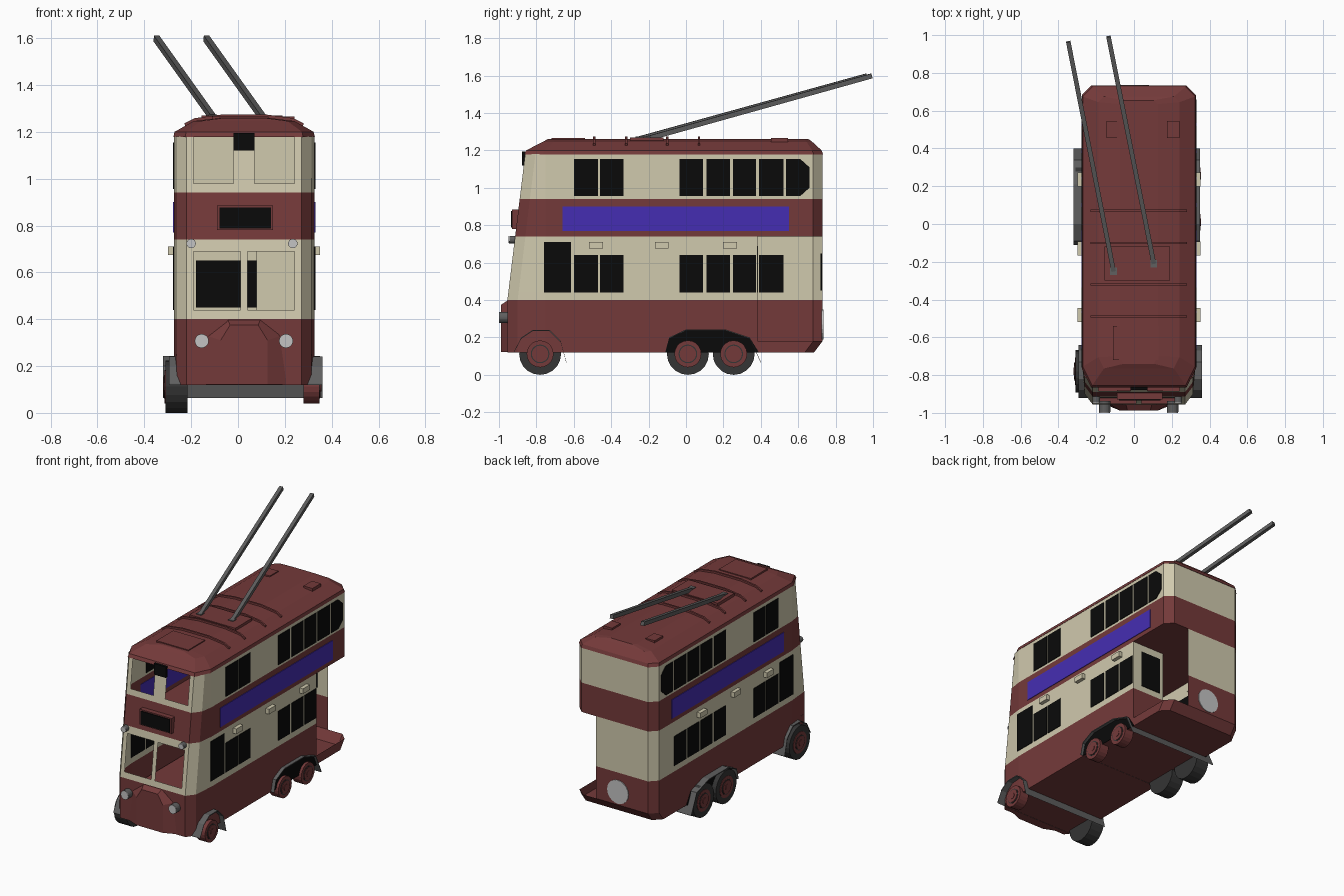
import bpy, bmesh
from mathutils import Vector, Matrix

if "Cube" in bpy.data.objects:
    bpy.data.objects.remove(bpy.data.objects["Cube"])

CX = 0.026  # centre line of the body


def material(name, rgb):
    m = bpy.data.materials.new(name)
    m.diffuse_color = (*rgb, 1)
    m.use_nodes = True
    m.node_tree.nodes["Principled BSDF"].inputs["Base Color"].default_value = m.diffuse_color
    return m


RED = material("dark red", (0.175, 0.042, 0.042))
CREAM = material("cream", (0.63, 0.585, 0.42))
BLACK = material("black", (0.003, 0.003, 0.003))
BLUE = material("blue", (0.06, 0.027, 0.45))
GREY = material("metal grey", (0.115, 0.115, 0.115))
TYRE = material("tyre", (0.035, 0.035, 0.035))
LAMP = material("lamp glass", (0.55, 0.55, 0.55))


def finish(bm, name, *mats):
    me = bpy.data.meshes.new(name)
    bm.to_mesh(me)
    bm.free()
    for m in mats:
        me.materials.append(m)
    ob = bpy.data.objects.new(name, me)
    bpy.context.collection.objects.link(ob)
    return ob


def prism(name, pts, axis, a, b, mat):
    """Extrude a 2D outline along an axis from a to b."""
    put = {"x": lambda p, t: (t, p[0], p[1]),
           "y": lambda p, t: (p[0], t, p[1]),
           "z": lambda p, t: (p[0], p[1], t)}[axis]
    bm = bmesh.new()
    lo = [bm.verts.new(put(p, a)) for p in pts]
    hi = [bm.verts.new(put(p, b)) for p in pts]
    n = len(pts)
    bm.faces.new(lo)
    bm.faces.new(hi)
    for i in range(n):
        bm.faces.new((lo[i], lo[(i + 1) % n], hi[(i + 1) % n], hi[i]))
    bmesh.ops.recalc_face_normals(bm, faces=bm.faces)
    return finish(bm, name, mat)


def box(name, x0, x1, y0, y1, z0, z1, mat):
    return prism(name, [(x0, y0), (x1, y0), (x1, y1), (x0, y1)], "z", z0, z1, mat)


def disc(name, r, axis, a, b, u, v, mat, seg=20):
    """Cylinder along x or y between a and b."""
    bm = bmesh.new()
    turn = Matrix.Rotation(1.5707963, 4, "Y" if axis == "x" else "X")
    mid = (a + b) / 2
    loc = (mid, u, v) if axis == "x" else (u, mid, v)
    bmesh.ops.create_cone(bm, cap_ends=True, segments=seg, radius1=r, radius2=r,
                          depth=abs(b - a), matrix=Matrix.Translation(loc) @ turn)
    ob = finish(bm, name, mat)
    return ob


def front_y(z):
    return -0.955 if z <= 0.4 else -0.955 + 0.095 * (z - 0.4) / 0.78


# body shell: stacked plan outlines, with openings left out
def plan(z):
    f, r = front_y(z), (0.685 if z < 0.15 else 0.73)
    pts = [(x, f) for x in (-.245, -.215, -.045, -.015, .015, .045, .215, .245)]
    pts += [(.287, f + .055), (.30, -.75), (.30, .38), (.30, r - .05), (.25, r), (.14, r),
            (-.25, r), (-.30, r - .05), (-.30, .38), (-.30, -.75), (-.287, f + .055)]
    return [Vector((x + CX, y, z)) for x, y in pts]


def is_open(c):
    x = c.x - CX
    if c.y < -0.84 and abs(x) < .215:
        return (.44 < c.z < .69 and abs(x) > .015) or (.98 < c.z and abs(x) > .045)
    return .18 < c.z < .74 and c.y > .38 and x > .14


bm = bmesh.new()
rings = [[bm.verts.new(p) for p in plan(z)]
         for z in (.12, .18, .40, .44, .69, .74, .94, .98, 1.18)]
n = len(rings[0])
for lo, hi in zip(rings, rings[1:]):
    for i in range(n):
        q = (lo[i], lo[(i + 1) % n], hi[(i + 1) % n], hi[i])
        c = sum((v.co for v in q), Vector()) / 4
        if not is_open(c):
            f = bm.faces.new(q)
            f.material_index = 0 if c.z < .4 or .74 < c.z < .94 else 1
bm.faces.new(rings[0][::-1])   # underside
bm.faces.new(rings[5])         # upper deck
finish(bm, "body", RED, CREAM)

# roof
bm = bmesh.new()
rings = []
for z, w, f, r, c in ((1.178, .302, -.865, .733, .05), (1.20, .297, -.855, .725, .05),
                      (1.246, .215, -.765, .675, .03), (1.26, .10, -.74, .655, .02)):
    half = [(w - c, f), (w, f + 2 * c), (w, r - c), (w - c, r)]
    pts = half + [(-x, y) for x, y in half[::-1]]
    rings.append([bm.verts.new((x + CX, y, z)) for x, y in pts])
for lo, hi in zip(rings, rings[1:]):
    for i in range(8):
        bm.faces.new((lo[i], lo[(i + 1) % 8], hi[(i + 1) % 8], hi[i]))
bm.faces.new(rings[-1])
bm.faces.new(rings[0][::-1])
finish(bm, "roof", RED)

# roof ribs, hatches and vents
rib = [(.25, 1.222), (.255, 1.236), (.212, 1.258), (.10, 1.273)]
rib += [(-x, z) for x, z in rib[::-1]]
for y in (-.49, -.32, -.10, .07):
    prism("roof_rib", [(x + CX, z) for x, z in rib], "y", y - .006, y + .006, RED)
box("front_hatch", -.11, .13, -.72, -.54, 1.24, 1.266, RED)
box("middle_hatch", -.155, .19, -.30, -.12, 1.24, 1.27, RED)
for x in (-.145, .175):
    box("roof_vent", x, x + .067, .455, .545, 1.235, 1.266, RED)

# interior floor and platform bulkhead
box("saloon_floor", -.265, .315, -.88, .38, .245, .25, RED)
box("bulkhead_lower", .08, .324, .372, .382, .122, .40, RED)
box("bulkhead_upper", .08, .324, .372, .382, .40, .74, CREAM)
box("bulkhead_window", .11, .26, .382, .386, .44, .69, BLACK)
box("rear_inner_window", -.18, .09, .72, .727, .45, .65, BLACK)

# side windows, advert panels, indicators and wheel wells
well = [(-.11, .12), (-.09, .20), (0, .242), (.21, .242), (.34, .20), (.39, .12)]
for s in (-1, 1):
    a, b = CX + s * .297, CX + s * .304

    def pane(name, y0, y1, z0, z1, mat):
        prism(name, [(y0, z0), (y1, z0), (y1, z1), (y0, z1)], "x", a, b, mat)

    pairs = [(-.60, -.47), (-.46, -.335)]
    rear = [(-.035, .09), (.11, .235), (.25, .375)]
    for y0, y1 in pairs + rear + [(.39, .52)]:
        pane("upper_window", y0, y1, .955, 1.155, BLACK)
    prism("upper_rear_window", [(.535, .955), (.61, .955), (.66, 1.0), (.66, 1.11),
                                (.61, 1.155), (.535, 1.155)], "x", a, b, BLACK)
    for y0, y1 in pairs + rear + ([(.39, .52)] if s < 0 else []):
        pane("lower_window", y0, y1, .44, .64, BLACK)
    pane("cab_side_window", -.76, -.615, .44, .71, BLACK)
    pane("advert_panel", -.66, .55, .77, .90, BLUE)
    prism("rear_wheel_well", well, "x", a, b, BLACK)
    for y in (-.482, -.13, .235):
        prism("side_indicator", [(y - .037, .675), (y + .037, .675), (y + .037, .71),
                                 (y - .037, .71)], "x", a, CX + s * .325, CREAM)

# wheel arches: thin strips running across the full width
def arch(name, line, x0, x1):
    inner = [(y, z - .006) for y, z in line[::-1]]
    bm = bmesh.new()
    outline = line + inner
    lo = [bm.verts.new((x0, *p)) for p in outline]
    hi = [bm.verts.new((x1, *p)) for p in outline]
    m, k = len(outline), len(line)
    for i in range(m):
        bm.faces.new((lo[i], lo[(i + 1) % m], hi[(i + 1) % m], hi[i]))
    for row in (lo, hi):
        for i in range(k - 1):
            bm.faces.new((row[i], row[i + 1], row[m - 2 - i], row[m - 1 - i]))
    bmesh.ops.recalc_face_normals(bm, faces=bm.faces)
    finish(bm, name, GREY)


arch("front_arch", [(-.92, .125), (-.88, .20), (-.82, .24), (-.73, .24), (-.67, .18),
                    (-.64, .07)], -.295, .36)
arch("rear_arch", [(-.11, .125), (-.09, .20), (0, .243), (.21, .243), (.34, .20),
                   (.40, .07)], -.32, .35)

# wheels: tyres on the left, exposed hubs on both sides
for y in (-.78, .01, .255):
    disc("tyre", .112, "x", -.31, -.215, y, .112, TYRE)
    for s, x in ((-1, -.305), (1, .34)):
        disc("hub", .072, "x", x - s * .06, x + s * .008, y, .112, RED)
        disc("hub_groove", .05, "x", x, x + s * .010, y, .112, TYRE)
        disc("hub_ring", .044, "x", x, x + s * .013, y, .112, RED)
        disc("hub_cap", .02, "x", x, x + s * .016, y, .112, RED)

# bulging front panel
bm = bmesh.new()
back = [bm.verts.new((CX + x, -.95, z)) for x, z in
        ((-.19, .122), (.19, .122), (.16, .33), (.07, .40), (-.07, .40), (-.16, .33))]
front = [bm.verts.new((CX + x, -.988, z)) for x, z in
         ((-.10, .122), (.10, .122), (.10, .31), (.06, .375), (-.06, .375), (-.10, .31))]
bm.faces.new(front)
for i in range(6):
    bm.faces.new((back[i], back[(i + 1) % 6], front[(i + 1) % 6], front[i]))
bmesh.ops.recalc_face_normals(bm, faces=bm.faces)
finish(bm, "front_bulge", RED)

# lamps
for x, z, r, y in ((-.155, .307, .03, -.996), (.205, .307, .03, -.996),
                   (-.20, .723, .02, -.945), (.234, .723, .02, -.945)):
    disc("lamp_case", r, "y", y, y + .06, x, z, GREY)
    disc("lamp_glass", r * .97, "y", y - .004, y, x, z, LAMP)

# front and rear displays
box("route_box", -.09, .15, -.93, -.88, .78, .885, RED)
box("route_blind", -.08, .14, -.935, -.93, .787, .877, BLACK)
box("number_blind", CX - .045, CX + .045, -.878, -.862, 1.12, 1.195, BLACK)
disc("rear_disc", .08, "y", .725, .735, 0, .27, LAMP)

# trolley poles
for tail, tip in (((-.108, -.25, 1.262), (-.348, .965, 1.598)),
                  ((.105, -.21, 1.262), (-.135, .992, 1.598))):
    p, q = Vector(tail), Vector(tip)
    bm = bmesh.new()
    bmesh.ops.create_cube(bm, size=1)
    mat = (Matrix.Translation((p + q) / 2) @ (q - p).to_track_quat("Y", "Z").to_matrix().to_4x4()
           @ Matrix.Diagonal((.024, (q - p).length, .026, 1)))
    bmesh.ops.transform(bm, matrix=mat, verts=bm.verts)
    finish(bm, "trolley_pole", GREY)
    box("pole_base", p.x - .018, p.x + .018, p.y - .02, p.y + .02, 1.25, 1.275, GREY)
